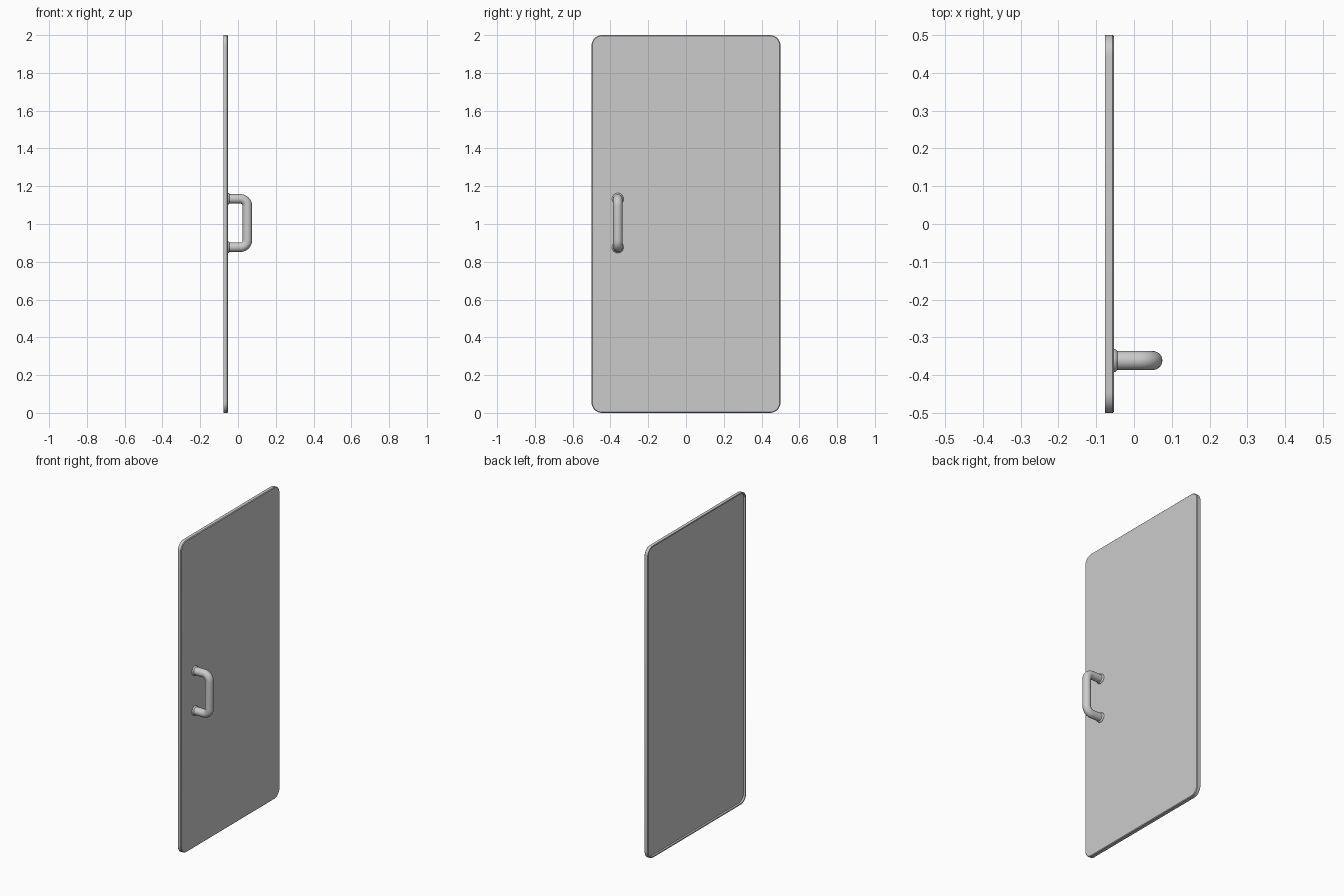
import bpy
import bmesh
from math import sin, cos, pi, radians
from mathutils import Vector

cube = bpy.data.objects.get("Cube")
if cube:
    bpy.data.objects.remove(cube, do_unlink=True)

# Single neutral grey
grey = bpy.data.materials.new("light_grey")
grey.use_nodes = True
colour = (0.6, 0.6, 0.6, 1)
grey.diffuse_color = colour
grey.node_tree.nodes["Principled BSDF"].inputs["Base Color"].default_value = colour

HALF_WIDTH, HEIGHT, CORNER = 0.5, 2.0, 0.055
FRONT_X, BACK_X = -0.053, -0.077
HANDLE_Y, TUBE = -0.361, 0.025
ARM_HEIGHTS = (0.877, 1.133)


def finish(name, bm):
    bmesh.ops.recalc_face_normals(bm, faces=bm.faces)
    mesh = bpy.data.meshes.new(name)
    bm.to_mesh(mesh)
    bm.free()
    mesh.materials.append(grey)
    obj = bpy.data.objects.new(name, mesh)
    bpy.context.collection.objects.link(obj)
    bpy.ops.object.select_all(action="DESELECT")
    bpy.context.view_layer.objects.active = obj
    obj.select_set(True)
    bpy.ops.object.shade_smooth_by_angle(angle=radians(30))
    return obj


def loft(bm, rings):
    """Skin a list of equal rings and cap both ends."""
    for a, b in zip(rings, rings[1:]):
        for i in range(len(a)):
            j = (i + 1) % len(a)
            bm.faces.new((a[i], a[j], b[j], b[i]))
    bm.faces.new(rings[0])
    bm.faces.new(rings[-1])


def panel_ring(bm, x, inset, steps=8):
    """Rounded rectangle at depth x, shrunk by inset."""
    verts = []
    y0, z0 = HALF_WIDTH - CORNER, HEIGHT / 2 - CORNER
    r = CORNER - inset
    for q, (sy, sz) in enumerate(((1, 1), (-1, 1), (-1, -1), (1, -1))):
        for i in range(steps + 1):
            a = (q + i / steps) * pi / 2
            verts.append(bm.verts.new((x, sy * y0 + r * cos(a),
                                       HEIGHT / 2 + sz * z0 + r * sin(a))))
    return verts


# Door panel: recessed back with a thin rim, softened front edge
bm = bmesh.new()
loft(bm, [panel_ring(bm, x, inset) for x, inset in (
    (BACK_X + 0.012, 0.008), (BACK_X, 0.008), (BACK_X, 0),
    (FRONT_X - 0.004, 0), (FRONT_X, 0.004))])
finish("door_panel", bm)

# Handle: round tube swept along a bracket-shaped path
bend, grip_x, steps = 0.038, 0.05, 10
low, high = ARM_HEIGHTS
path = [(FRONT_X - 0.002, low, 0)]
for cz, start in ((low + bend, -pi / 2), (high - bend, 0)):
    for i in range(steps + 1):
        a = start + i / steps * pi / 2
        path.append((grip_x - bend + bend * cos(a), cz + bend * sin(a), a + pi / 2))
path.append((FRONT_X - 0.002, high, pi))

bm = bmesh.new()
rings = []
for x, z, heading in path:
    side = Vector((-sin(heading), 0, cos(heading)))
    centre = Vector((x, HANDLE_Y, z))
    rings.append([bm.verts.new(centre + TUBE * (side * cos(t) + Vector((0, sin(t), 0))))
                  for t in (2 * pi * k / 24 for k in range(24))])
loft(bm, rings)
finish("handle", bm)

# Flared collars where the handle meets the panel
for name, z in zip(("lower_collar", "upper_collar"), ARM_HEIGHTS):
    bm = bmesh.new()
    rings = []
    for x, r in ((FRONT_X - 0.001, 0.031), (FRONT_X + 0.004, 0.03), (FRONT_X + 0.009, TUBE)):
        rings.append([bm.verts.new((x, HANDLE_Y + r * cos(t), z + r * sin(t)))
                      for t in (2 * pi * k / 24 for k in range(24))])
    loft(bm, rings)
    finish(name, bm)
